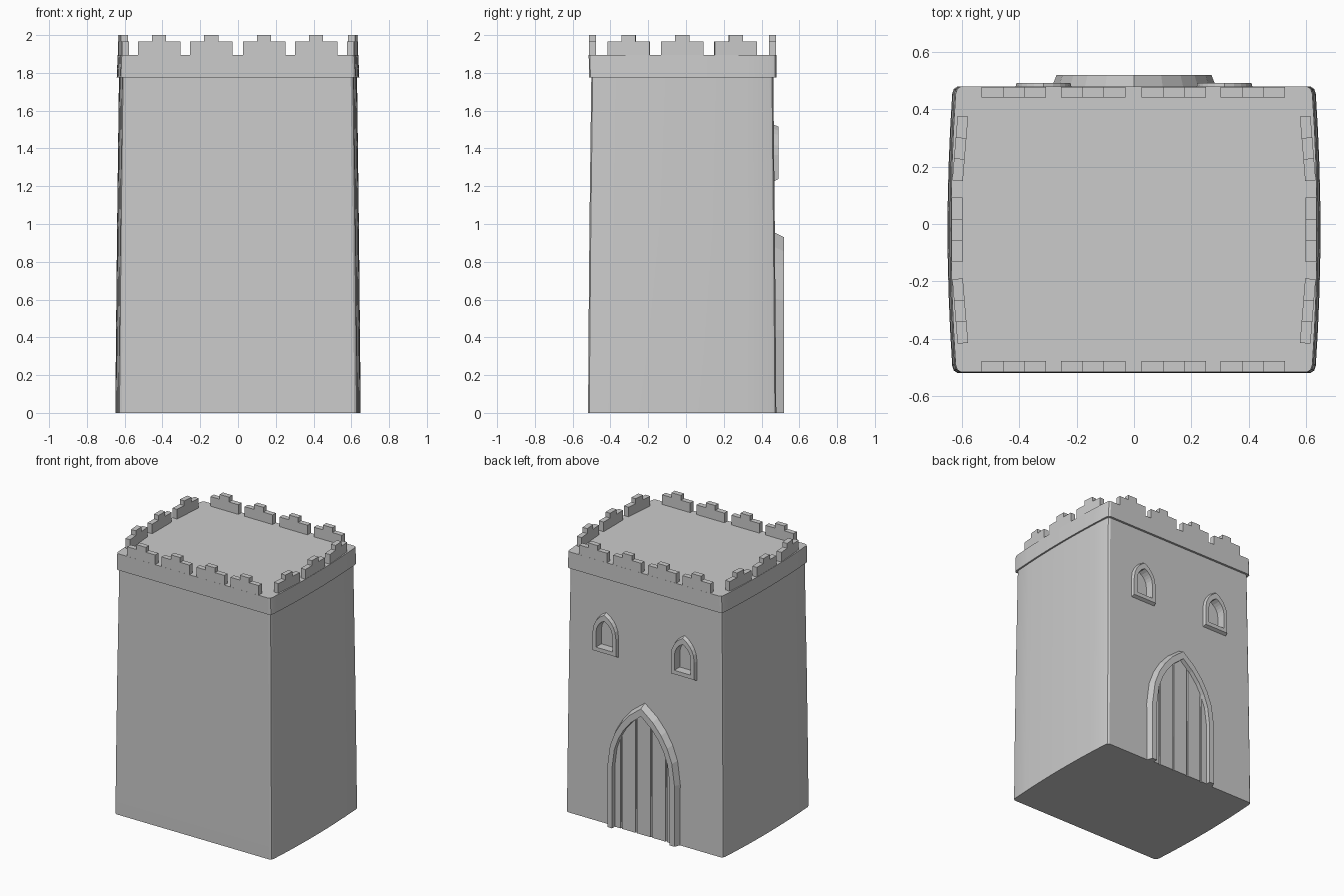
import bpy, bmesh, math
from mathutils import Matrix

if "Cube" in bpy.data.objects:
    bpy.data.objects.remove(bpy.data.objects["Cube"])

stone = bpy.data.materials.new("grey_stone")
stone.diffuse_color = (0.6, 0.6, 0.6, 1)
stone.use_nodes = True
stone.node_tree.nodes["Principled BSDF"].inputs["Base Color"].default_value = stone.diffuse_color


def finish(name, bm, smooth=False):
    bmesh.ops.recalc_face_normals(bm, faces=bm.faces)
    me = bpy.data.meshes.new(name)
    bm.to_mesh(me)
    bm.free()
    me.materials.append(stone)
    ob = bpy.data.objects.new(name, me)
    bpy.context.collection.objects.link(ob)
    if smooth:
        bpy.ops.object.select_all(action='DESELECT')
        ob.select_set(True)
        bpy.context.view_layer.objects.active = ob
        bpy.ops.object.shade_smooth_by_angle(angle=math.radians(30))
    return ob


def loft(bm, rings, closed=True):
    """Join equal point loops and cap the first and last."""
    vs = [[bm.verts.new(p) for p in r] for r in rings]
    n = len(vs[0])
    for a, b in zip(vs, vs[1:]):
        for i in range(n):
            j = (i + 1) % n
            bm.faces.new((a[i], a[j], b[j], b[i]))
    bm.faces.new(vs[0])
    bm.faces.new(vs[-1])


def footprint(hx, y0, y1, z):
    """Rectangle with bowed sides and small clipped corners."""
    cy, hy = (y0 + y1) / 2, (y1 - y0) / 2
    side = [(hx - 0.034, -1.0), (hx - 0.022, -0.985)]
    side += [(hx - 0.018 * t * t, t) for t in (-.95, -.7, -.45, -.2, 0, .2, .45, .7, .95)]
    side += [(hx - 0.022, 0.985), (hx - 0.034, 1.0)]
    pts = side + [(-x, -t) for x, t in side]
    return [(x, cy + t * hy, z) for x, t in pts]


def arc_height(x, hw, spring, apex):
    """Height of a pointed arch at offset x."""
    h = apex - spring
    c = (h * h - hw * hw) / (2 * hw)
    return spring + math.sqrt(max((hw + c) ** 2 - (abs(x) + c) ** 2, 0))


def arch(cx, y, hw, z0, spring, apex):
    """Open outline of a pointed arch, from one foot to the other."""
    half = [(hw, z0)] + [(hw * f, arc_height(hw * f, hw, spring, apex))
                         for f in (1, .92, .78, .6, .35)]
    pts = half + [(0, apex)] + [(-x, z) for x, z in reversed(half)]
    return [(cx + x, y, z) for x, z in pts]


def arch_frame(name, loops, closed):
    """Frame swept through four arch outlines."""
    bm = bmesh.new()
    vs = [[bm.verts.new(p) for p in l] for l in loops]
    n = len(vs[0])
    for k in range(4):
        a, b = vs[k], vs[(k + 1) % 4]
        for i in range(n if closed else n - 1):
            j = (i + 1) % n
            bm.faces.new((a[i], a[j], b[j], b[i]))
    if not closed:
        for i in (0, n - 1):
            bm.faces.new([l[i] for l in vs])
    return finish(name, bm)


# Tapering tower body
bm = bmesh.new()
loft(bm, [footprint(0.649, -0.518, 0.478, 0), footprint(0.647, -0.517, 0.476, 0.3),
          footprint(0.640, -0.511, 0.470, 1.0), footprint(0.630, -0.501, 0.462, 1.80)])
body = finish("tower_body", bm)

# Window pockets cut in the back wall
WX = 0.315
bm = bmesh.new()
for s in (-1, 1):
    loft(bm, [arch(s * WX, y, 0.069, 1.263, 1.37, 1.475) for y in (0.425, 0.6)])
cutter = finish("window_cutter", bm)
cutter.hide_render = True
cutter.hide_viewport = True
mod = body.modifiers.new("windows", 'BOOLEAN')
mod.operation = 'DIFFERENCE'
mod.solver = 'EXACT'
mod.object = cutter
bpy.context.view_layer.objects.active = body
body.select_set(True)
bpy.ops.object.modifier_apply(modifier="windows")
bpy.data.objects.remove(cutter)
bpy.ops.object.shade_smooth_by_angle(angle=math.radians(30))

# Window frames
for s, side in ((-1, "right"), (1, "left")):
    cx = s * WX
    arch_frame("window_frame_" + side, [
        arch(cx, 0.445, 0.106, 1.215, 1.365, 1.535),
        arch(cx, 0.490, 0.094, 1.238, 1.365, 1.515),
        arch(cx, 0.490, 0.066, 1.266, 1.37, 1.471),
        arch(cx, 0.427, 0.066, 1.266, 1.37, 1.471)], True)

# Door frame
arch_frame("door_frame", [
    arch(0, 0.455, 0.294, 0, 0.44, 0.962),
    arch(0, 0.518, 0.270, 0, 0.44, 0.930),
    arch(0, 0.518, 0.232, 0, 0.44, 0.875),
    arch(0, 0.455, 0.232, 0, 0.44, 0.875)], False)

# Door planks with gaps between
bm = bmesh.new()
for x0, x1 in ((-.235, -.186), (-.174, -.066), (-.054, .054), (.066, .174), (.186, .235)):
    xs = [x1 + (x0 - x1) * i / 4 for i in range(5)]
    out = [(x0, 0), (x1, 0)] + [(x, arc_height(x, 0.24, 0.44, 0.885)) for x in xs]
    loft(bm, [[(x, y, z) for x, z in out] for y in (0.45, 0.486)])
finish("door_planks", bm)

# Parapet band
bm = bmesh.new()
loft(bm, [footprint(0.642, -0.514, 0.478, 1.775), footprint(0.637, -0.515, 0.478, 1.895)])
finish("parapet_band", bm, True)

# Stepped battlements: 4 on each long wall, 3 on each short wall
spots = [(x, y, 0) for x in (-.418, -.142, .138, .413) for y in (-.496, .459)]
for s in (-1, 1):
    spots += [(s * .616, -.020, math.pi / 2),
              (s * .605, .263, math.pi / 2 + s * .082),
              (s * .605, -.303, math.pi / 2 - s * .082)]
step = [(-.1125, 1.885), (.1125, 1.885), (.1125, 1.965), (.0375, 1.965),
        (.0375, 2.0), (-.0375, 2.0), (-.0375, 1.965), (-.1125, 1.965)]
bm = bmesh.new()
for x, y, a in spots:
    m = Matrix.Translation((x, y, 0)) @ Matrix.Rotation(a, 4, 'Z')
    loft(bm, [[m @ Matrix.Translation((px, t, pz)).to_translation() for px, pz in step]
              for t in (-.0185, .0185)])
finish("battlements", bm)
